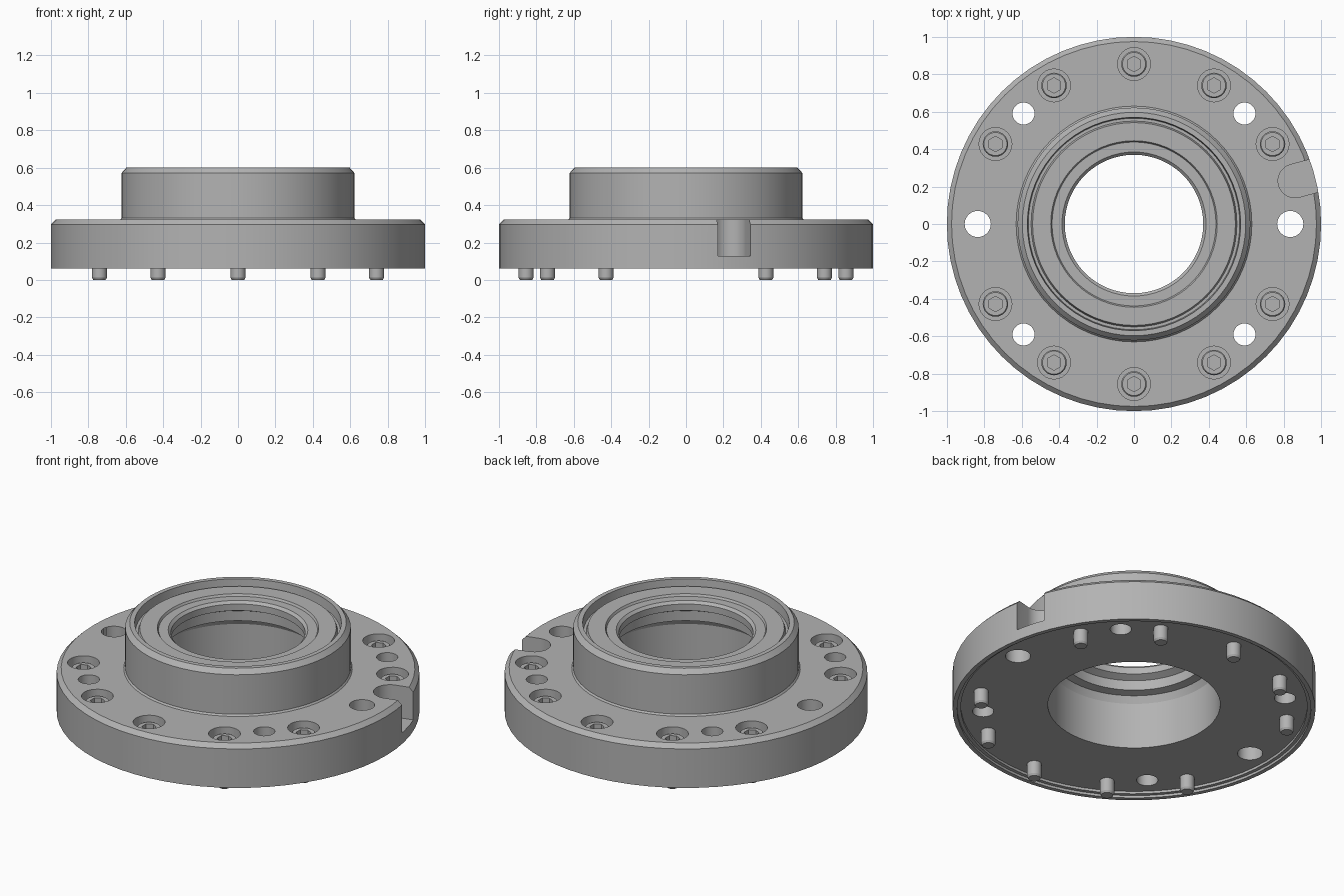
import bpy, bmesh, math
from math import cos, sin, pi, radians

if "Cube" in bpy.data.objects:
    bpy.data.objects.remove(bpy.data.objects["Cube"])

steel = bpy.data.materials.new("steel grey")
steel.diffuse_color = (0.45, 0.45, 0.45, 1)
steel.use_nodes = True
steel.node_tree.nodes["Principled BSDF"].inputs["Base Color"].default_value = steel.diffuse_color


def finish(name, bm):
    bmesh.ops.remove_doubles(bm, verts=bm.verts, dist=1e-5)
    bmesh.ops.recalc_face_normals(bm, faces=bm.faces)
    me = bpy.data.meshes.new(name)
    bm.to_mesh(me)
    bm.free()
    me.materials.append(steel)
    ob = bpy.data.objects.new(name, me)
    bpy.context.collection.objects.link(ob)
    return ob


def lathe(name, profile, segs, closed=False):
    """Revolve (radius, z) points about z; closed joins the last point to the first."""
    bm = bmesh.new()
    rings = [[bm.verts.new((r * cos(2 * pi * i / segs), r * sin(2 * pi * i / segs), z))
              for i in range(segs)] for r, z in profile]
    pairs = list(zip(rings, rings[1:]))
    if closed:
        pairs.append((rings[-1], rings[0]))
    else:
        bm.faces.new(rings[0])
        bm.faces.new(rings[-1])
    for a, b in pairs:
        for i in range(segs):
            j = (i + 1) % segs
            bm.faces.new((a[i], a[j], b[j], b[i]))
    return finish(name, bm)


def prism(name, outline, z0, z1):
    bm = bmesh.new()
    lo = [bm.verts.new((x, y, z0)) for x, y in outline]
    hi = [bm.verts.new((x, y, z1)) for x, y in outline]
    bm.faces.new(lo)
    bm.faces.new(hi)
    for i in range(len(lo)):
        j = (i + 1) % len(lo)
        bm.faces.new((lo[i], lo[j], hi[j], hi[i]))
    return finish(name, bm)


def cut(target, cutters):
    for c in cutters:
        c.hide_render = True
        m = target.modifiers.new("cut", 'BOOLEAN')
        m.operation, m.solver, m.object = 'DIFFERENCE', 'EXACT', c
        bpy.context.view_layer.objects.active = target
        bpy.ops.object.modifier_apply(modifier=m.name)
        bpy.data.objects.remove(c)


def smooth(ob):
    bpy.ops.object.select_all(action='DESELECT')
    ob.select_set(True)
    bpy.context.view_layer.objects.active = ob
    bpy.ops.object.shade_smooth_by_angle(angle=radians(25))


def polar(r, deg):
    return r * cos(radians(deg)), r * sin(radians(deg))


# Flange, hub and stepped bore in one revolved section
body = lathe("flange_body", [
    (1.0, 0.06), (1.0, 0.297), (0.975, 0.322),      # flange rim and chamfer
    (0.63, 0.322), (0.622, 0.332),                  # hub foot
    (0.622, 0.572), (0.597, 0.6), (0.57, 0.6),      # hub wall and lip
    (0.565, 0.545), (0.55, 0.545), (0.542, 0.568),  # seal groove
    (0.445, 0.568), (0.438, 0.555),                 # inner step
    (0.385, 0.555), (0.37, 0.54), (0.37, 0.50),     # narrow throat
    (0.41, 0.48), (0.41, 0.42), (0.455, 0.41),
    (0.475, 0.37), (0.475, 0.09),                   # lower bore
    (0.955, 0.09), (0.955, 0.075), (0.975, 0.075), (0.975, 0.06),  # underside recess
], 64, closed=True)

screw_angles = [a for a in range(0, 360, 30) if a not in (0, 180)]
cutters = []

# Screw counterbores
for a in screw_angles:
    c = lathe("counterbore_cutter", [(0.088, 0.2), (0.088, 0.4)], 24)
    c.location = (*polar(0.855, a), 0)
    cutters.append(c)

# Through holes
for a in (0, 180, 45, 135, 225, 315):
    r = 0.07 if a % 180 == 0 else 0.059
    c = lathe("hole_cutter", [(r, 0), (r, 0.4)], 24)
    c.location = (*polar(0.835, a), 0)
    cutters.append(c)

# Round-ended slot in the rim
half, start = 0.09, 0.89
outline = [(1.2, -half), (1.2, half)]
outline += [(start + half * cos(t), half * sin(t))
            for t in (pi / 2 + pi * i / 16 for i in range(17))]
slot = prism("slot_cutter", outline, 0.127, 0.5)
slot.rotation_euler.z = radians(15)
cutters.append(slot)

bpy.context.view_layer.update()
cut(body, cutters)
smooth(body)

# Socket-head screws: head, shank and chamfered tip
screw = lathe("screw", [
    (0.033, 0.0), (0.04, 0.012), (0.04, 0.19), (0.066, 0.2),
    (0.068, 0.285), (0.062, 0.292)], 24)
hexagon = [polar(0.041, 60 * i + 30) for i in range(6)]
cut(screw, [prism("socket_cutter", hexagon, 0.24, 0.4)])
smooth(screw)
for n, a in enumerate(screw_angles):
    ob = screw if n == 0 else screw.copy()
    ob.name = f"screw_{n + 1}"
    ob.location = (*polar(0.855, a), 0)
    if n:
        bpy.context.collection.objects.link(ob)
